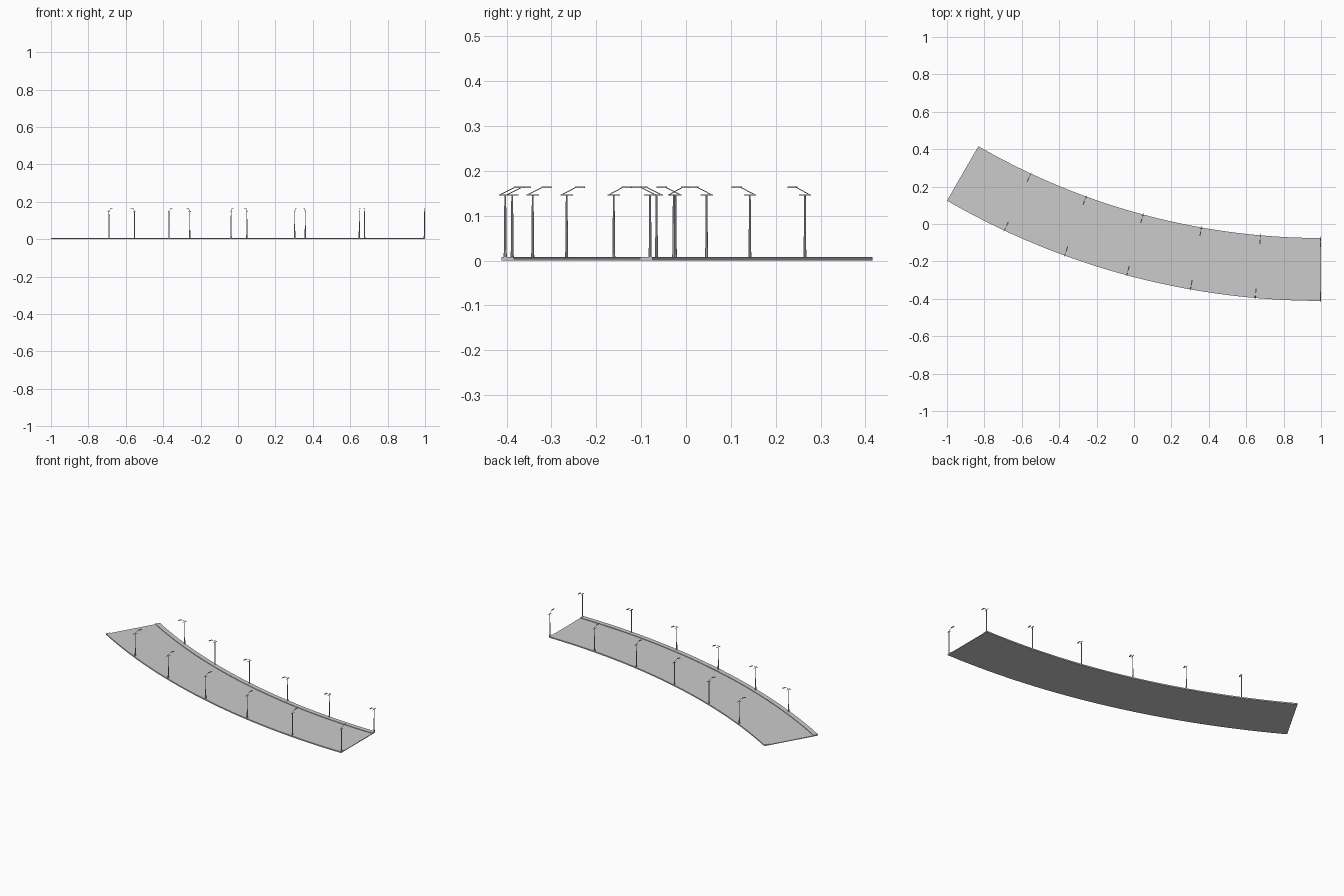
import bpy, bmesh, math
from mathutils import Matrix, Vector

if "Cube" in bpy.data.objects:
    bpy.data.objects.remove(bpy.data.objects["Cube"])

CX, CY = 1.0, 3.589            # centre of the bend
R_OUT, R_IN = 4.0, 3.664
KERB = 0.028
SWEEP, SEGS = math.radians(30), 48


def make(name, bm):
    bmesh.ops.recalc_face_normals(bm, faces=bm.faces)
    me = bpy.data.meshes.new(name)
    bm.to_mesh(me)
    bm.free()
    ob = bpy.data.objects.new(name, me)
    bpy.context.collection.objects.link(ob)
    return ob


def on_arc(r, t, z=0.0):
    return Vector((CX - r * math.sin(t), CY - r * math.cos(t), z))


def arc_slab(name, r0, r1, top):
    """Rectangular section swept round the bend."""
    bm = bmesh.new()
    profile = [(r0, 0), (r1, 0), (r1, top), (r0, top)]
    rings = [[bm.verts.new(on_arc(r, SWEEP * i / SEGS, z)) for r, z in profile]
             for i in range(SEGS + 1)]
    for a, b in zip(rings, rings[1:]):
        for k in range(4):
            n = (k + 1) % 4
            bm.faces.new((a[k], a[n], b[n], b[k]))
    bm.faces.new(rings[0])
    bm.faces.new(rings[-1])
    return make(name, bm)


def rod(bm, a, b, r0, r1, sides=8):
    a, b = Vector(a), Vector(b)
    d = b - a
    rot = d.to_track_quat('Z', 'Y').to_matrix().to_4x4()
    bmesh.ops.create_cone(bm, cap_ends=True, segments=sides, radius1=r0, radius2=r1,
                          depth=d.length, matrix=Matrix.Translation((a + b) / 2) @ rot)


def box(bm, centre, size):
    bmesh.ops.create_cube(bm, size=1, matrix=Matrix.Translation(centre)
                          @ Matrix.Diagonal((*size, 1)))


# Carriageway and raised kerbs
arc_slab("road_surface", R_IN + KERB, R_OUT - KERB, 0.004)
arc_slab("outer_kerb", R_OUT - KERB, R_OUT, 0.0075)
arc_slab("inner_kerb", R_IN, R_IN + KERB, 0.0075)

# Street lamp, arm pointing to local +y
bm = bmesh.new()
rod(bm, (0, 0, 0.006), (0, 0, 0.03), 0.0036, 0.003)
rod(bm, (0, 0, 0.03), (0, 0, 0.147), 0.003, 0.002)
box(bm, (0, 0, 0.146), (0.002, 0.028, 0.002))
rod(bm, (0, -0.013, 0.146), (0, 0.021, 0.163), 0.001, 0.001, 6)
box(bm, (0, 0.031, 0.1635), (0.006, 0.022, 0.003))
lamp = make("street_lamp", bm)
lamp_mesh = lamp.data
bpy.data.objects.remove(lamp)

# Lamps every five degrees on both kerbs, facing the road
for side, r, turn in (("outer", R_OUT - 0.008, 0), ("inner", R_IN + 0.005, math.pi)):
    for i in range(6):
        t = math.radians(5 * i) + 0.0009
        ob = bpy.data.objects.new(f"{side}_street_lamp_{i + 1}", lamp_mesh)
        ob.location = on_arc(r, t)
        ob.rotation_euler.z = turn - t
        bpy.context.collection.objects.link(ob)
